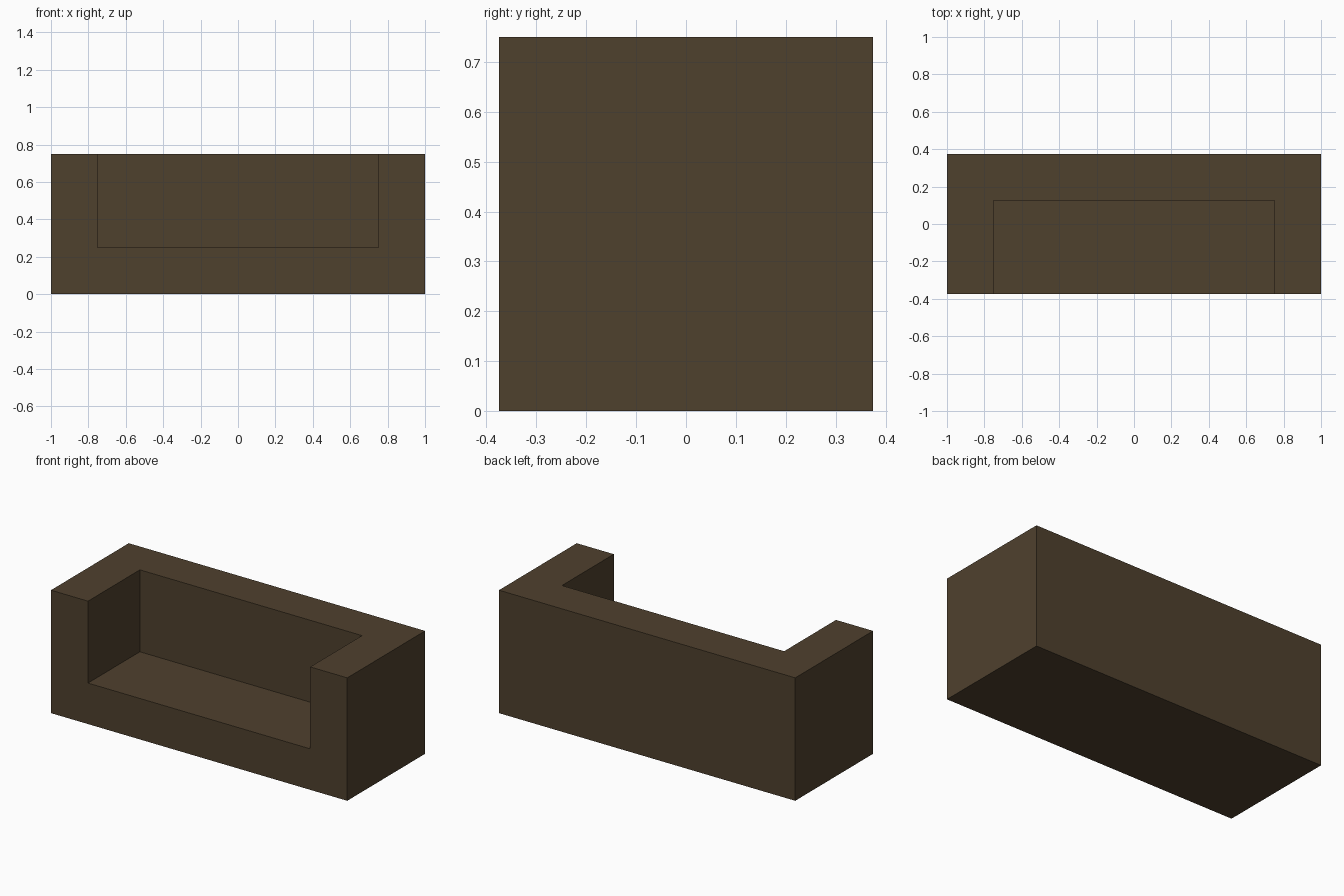
import bpy
from mathutils import Vector

default = bpy.data.objects.get("Cube")
if default:
    bpy.data.objects.remove(default, do_unlink=True)

WIDTH, DEPTH, HEIGHT = 2.0, 0.75, 0.75
WALL = 0.25      # thickness of arms, back and seat base
OVERCUT = 0.2    # how far the cutter passes the front and top


def make_material(name, colour):
    mat = bpy.data.materials.new(name)
    mat.use_nodes = True
    mat.diffuse_color = colour
    bsdf = next(n for n in mat.node_tree.nodes if n.type == "BSDF_PRINCIPLED")
    bsdf.inputs["Base Color"].default_value = colour
    bsdf.inputs["Roughness"].default_value = 0.9
    return mat


def make_box(name, low, high, mat):
    low, high = Vector(low), Vector(high)
    bpy.ops.mesh.primitive_cube_add(size=1, location=(low + high) / 2)
    box = bpy.context.object
    box.name = name
    box.scale = high - low
    bpy.ops.object.transform_apply(location=True, rotation=False, scale=True)
    box.data.materials.append(mat)
    return box


brown = make_material("dark_brown", (0.078, 0.052, 0.027, 1.0))

# Solid sofa block
sofa = make_box("sofa_body", (-WIDTH / 2, -DEPTH / 2, 0),
                (WIDTH / 2, DEPTH / 2, HEIGHT), brown)

# Seat recess, open at the front and top
cutter = make_box("seat_cutter",
                  (-WIDTH / 2 + WALL, -DEPTH / 2 - OVERCUT, WALL),
                  (WIDTH / 2 - WALL, DEPTH / 2 - WALL, HEIGHT + OVERCUT), brown)
cutter.hide_render = True

bpy.ops.object.select_all(action="DESELECT")
sofa.select_set(True)
bpy.context.view_layer.objects.active = sofa
recess = sofa.modifiers.new("seat_recess", "BOOLEAN")
recess.operation = "DIFFERENCE"
recess.solver = "EXACT"
recess.object = cutter
bpy.ops.object.modifier_apply(modifier=recess.name)
bpy.data.objects.remove(cutter, do_unlink=True)
bpy.ops.object.shade_flat()
